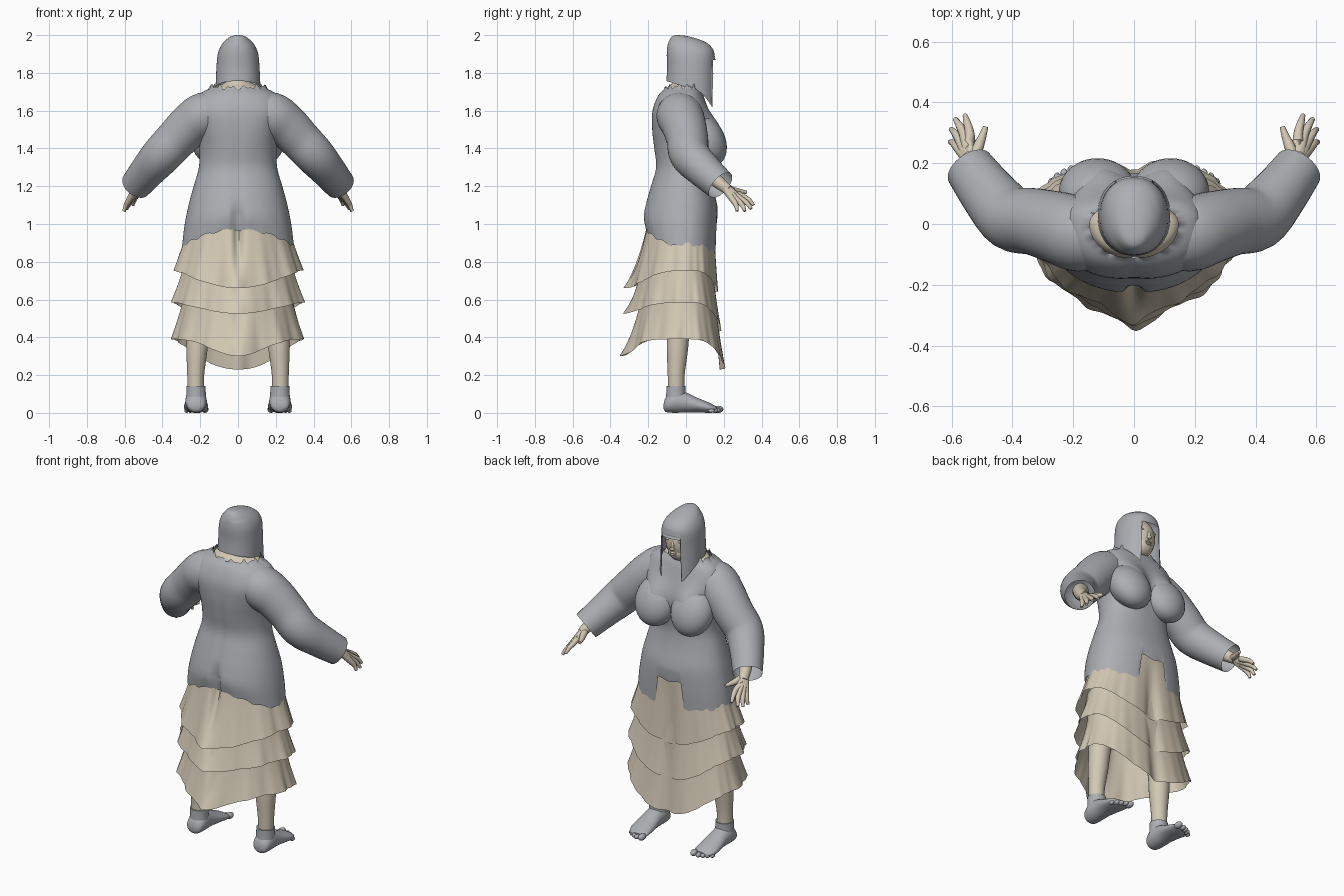
import bpy, bmesh, math
from mathutils import Vector

cube = bpy.data.objects.get("Cube")
if cube:
    bpy.data.objects.remove(cube)


def material(name, rgb):
    m = bpy.data.materials.new(name)
    m.diffuse_color = (*rgb, 1)
    m.use_nodes = True
    b = m.node_tree.nodes["Principled BSDF"]
    b.inputs["Base Color"].default_value = (*rgb, 1)
    b.inputs["Roughness"].default_value = 0.8
    return m


GREY = material("soft grey", (0.41, 0.425, 0.45))
BEIGE = material("warm beige", (0.65, 0.58, 0.46))


def finish(name, bm, mat, angle=50):
    bmesh.ops.recalc_face_normals(bm, faces=bm.faces)
    me = bpy.data.meshes.new(name)
    bm.to_mesh(me)
    bm.free()
    ob = bpy.data.objects.new(name, me)
    bpy.context.collection.objects.link(ob)
    me.materials.append(mat)
    bpy.ops.object.select_all(action='DESELECT')
    ob.select_set(True)
    bpy.context.view_layer.objects.active = ob
    bpy.ops.object.shade_smooth_by_angle(angle=math.radians(angle))
    return ob


def loft(name, rings, mat, caps=(False, False)):
    """Skin a list of closed rings of points."""
    bm = bmesh.new()
    vs = [[bm.verts.new(p) for p in r] for r in rings]
    n = len(rings[0])
    for a, b in zip(vs, vs[1:]):
        for i in range(n):
            j = (i + 1) % n
            bm.faces.new((a[i], a[j], b[j], b[i]))
    if caps[0]:
        bm.faces.new(vs[0])
    if caps[1]:
        bm.faces.new(vs[-1])
    return finish(name, bm, mat)


def smooth(rows, k=4):
    """Catmull-Rom resampling of a list of tuples."""
    out = []
    for i in range(len(rows) - 1):
        p0, p1 = rows[max(i - 1, 0)], rows[i]
        p2, p3 = rows[i + 1], rows[min(i + 2, len(rows) - 1)]
        for s in range(k):
            t = s / k
            out.append(tuple(0.5 * (2 * b + (c - a) * t + (2 * a - 5 * b + 4 * c - d) * t * t
                                    + (3 * b - a - 3 * c + d) * t ** 3)
                             for a, b, c, d in zip(p0, p1, p2, p3)))
    return out + [rows[-1]]


def oval(th, rx, back, front, e=1.0):
    """Point on an oval whose back and front depths differ."""
    c, s = math.cos(th), math.sin(th)
    x = rx * math.copysign(abs(c) ** e, c)
    return x, (front if s > 0 else back) * math.copysign(abs(s) ** e, s)


def angles(n):
    return [2 * math.pi * (i + 0.5) / n for i in range(n)]


def bell(v, width):
    return math.exp(-(v / width) ** 2)


def tube(name, rows, mat, n=20, caps=(True, True)):
    """Round tube through rows of (x, y, z, radius)."""
    rows = smooth(rows)
    pts = [Vector(r[:3]) for r in rows]
    rings = []
    for i, p in enumerate(pts):
        d = (pts[min(i + 1, len(pts) - 1)] - pts[max(i - 1, 0)]).normalized()
        ref = Vector((0, 1, 0)) if abs(d.y) < 0.9 else Vector((1, 0, 0))
        u = d.cross(ref).normalized()
        v = d.cross(u)
        rings.append([p + rows[i][3] * (u * math.cos(a) + v * math.sin(a)) for a in angles(n)])
    return loft(name, rings, mat, caps)


def blob(name, loc, size, mat, tilt=0.0, seg=32):
    bm = bmesh.new()
    bmesh.ops.create_uvsphere(bm, u_segments=seg, v_segments=seg // 2, radius=1)
    ob = finish(name, bm, mat)
    ob.location, ob.scale, ob.rotation_euler = loc, size, (tilt, 0, 0)
    return ob


def crease(x, y, depth):
    """Groove down the middle of the back."""
    return y + depth * bell(x, 0.022) if y < 0 else y


# Tunic torso with an uneven hem and ragged neckline
def tunic_hem(th):
    c, s = math.cos(th), math.sin(th)
    jag = 0.016 * abs(math.sin(8 * th))
    if s > 0:
        return (1.0 if abs(c) < 0.27 else 0.852) + jag
    return 0.87 + 0.09 * s * s + jag


# z, half width, back depth, front depth, squareness
torso = smooth([(1.72, .145, .112, .072, .95), (1.68, .212, .148, .092, .85), (1.6, .232, .178, .115, .72),
                (1.5, .212, .180, .135, .78), (1.4, .205, .17, .135, .9), (1.3, .207, .16, .125, .92),
                (1.2, .235, .187, .14, .92), (1.1, .262, .215, .165, .92),
                (1.0, .284, .226, .167, .92), (0.9, .297, .215, .163, .92)])
rings = []
for z, rx, b, f, e in torso:
    ring = []
    for th in angles(96):
        x, y = oval(th, rx, b, f, e)
        zz = z if z > 1.1 else 1.1 - (1.1 - z) / 0.2 * (1.1 - tunic_hem(th))
        if z > 1.715:
            zz += 0.008 * math.sin(13 * th) + 0.007 * math.sin(22 * th + 1) + 0.01 * abs(math.cos(th))
        if y > 0:
            y += 0.06 * bell(abs(x) - .115, .085) * bell(z - 1.49, .09)
        depth = 0.035 * min(1, max(0, (1.14 - z) / 0.12)) + 0.005
        ring.append((x, crease(x, y, depth), zz))
    rings.append(ring)
loft("tunic_body", rings, GREY)


# Hood with a face opening and two hanging points in front
def hood_hem(th):
    f = math.sin(th)
    if f > 0.86:
        return 1.868
    if f > 0:
        return 1.72 - 0.105 * (f / 0.86) ** 1.6
    return 1.72 + 0.037 * abs(f)


# z, half width, back depth, front depth
hood = smooth([(2.0, .008, .055, -.035), (1.992, .04, .075, .02), (1.965, .074, .092, .10),
               (1.93, .097, .10, .140), (1.89, .109, .102, .152), (1.82, .115, .100, .152),
               (1.74, .119, .104, .158)])
rings = []
for z, rx, b, f in hood:
    ring = []
    for th in angles(96):
        half = (f + b) / 2
        x, y = oval(th, rx, half, half, 0.9 if z < 1.95 else 1)
        t = (1.89 - z) / 0.15
        zz = z if t < 0 else 1.89 - t * (1.89 - hood_hem(th))
        ring.append((x, y + (f - b) / 2, zz))
    rings.append(ring)
loft("hood", rings, GREY, (True, False))

# Head, facial features and neck
blob("head", (0, .04, 1.82), (.09, .09, .115), BEIGE)
blob("jaw", (0, .065, 1.765), (.064, .06, .058), BEIGE)
blob("nose", (0, .122, 1.815), (.011, .017, .034), BEIGE, 0.3, 16)
blob("nose_tip", (0, .131, 1.797), (.015, .014, .011), BEIGE, 0, 16)
for z, w in ((1.769, .022), (1.758, .019)):
    blob("lip", (0, .122, z), (w, .011, .0065), BEIGE, 0, 16)
for x in (-.036, .036):
    blob("brow", (x, .112, 1.842), (.026, .012, .008), BEIGE, 0, 16)
neck = [(1.67, .16, .12, .07), (1.718, .138, .103, .064), (1.738, .09, .08, .06),
        (1.76, .06, .07, .05), (1.82, .058, .065, .05)]
loft("neck", [[(*oval(th, rx, b, f), z) for th in angles(40)] for z, rx, b, f in smooth(neck)], BEIGE)


# Tiered skirt: each tier flares from its top to a dipping, rippled hem
def tier(name, top, hem, start, end, groove, phase, dip):
    rings = []
    for i in range(13):
        t = i / 12
        ring = []
        for th in angles(128):
            s = math.sin(th)
            low = hem[0] + ((hem[2] - hem[0]) * s ** 3 if s > 0 else (hem[1] - hem[0]) * abs(s) ** dip)
            z = top + (low - top) * t
            rx, b, f = (p + (q - p) * t ** 1.25 for p, q in zip(start, end))
            x, y = oval(th, rx, b, f, 0.9 if s > 0 else 1.06)
            ripple = 0.012 if s > 0 else 0.024
            fold = 1 + ripple * t * math.cos(11 * th + phase) + 0.008 * t * math.sin(27 * th)
            x, y = x * fold, y * fold
            if y < 0:
                y -= 0.045 * t * t * bell(x, 0.06)
            else:
                y -= 0.035 * t * bell(x, 0.05)
            ring.append((x, crease(x, y, groove * (1 - t * t)), z))
        rings.append(ring)
    loft(name, rings, BEIGE)


tier("skirt_upper_tier", 1.06, (.755, .66, .64), (.25, .20, .150), (.342, .285, .175), .045, 0, 2.5)
tier("skirt_middle_tier", .80, (.585, .525, .43), (.285, .235, .142), (.350, .295, .195), .02, 1.6, 3)
tier("skirt_lower_tier", .63, (.39, .30, .23), (.285, .24, .155), (.350, .305, .213), .02, 3.0, 6)

# Paired parts
for s, side in ((1, "left"), (-1, "right")):
    def mx(rows):
        return [(s * r[0], *r[1:]) for r in rows]

    blob(side + "_bust", (s * .120, .108, 1.445), (.127, .098, .145), GREY, 0.45)

    # Wide open sleeve
    tube(side + "_sleeve", mx([(.06, -.035, 1.60, .09), (.17, -.035, 1.578, .122), (.25, -.012, 1.525, .118),
                               (.33, .008, 1.445, .110), (.405, .02, 1.365, .106),
                               (.475, .095, 1.285, .094), (.541, .183, 1.205, .082)]),
         GREY, 40, (True, False))

    # Wrist and five tapering fingers fanning out of one palm
    tube(side + "_wrist", mx([(.45, .08, 1.31, .045), (.51, .155, 1.235, .036), (.54, .225, 1.18, .027)]), BEIGE)
    fingers = {"index": ((.540, .292, 1.150), (.556, .358, 1.10)),
               "middle": ((.558, .288, 1.135), (.588, .345, 1.08)),
               "ring": ((.573, .274, 1.124), (.602, .312, 1.068)),
               "little": ((.580, .252, 1.122), (.605, .270, 1.068))}
    for f, (knuckle, tip) in fingers.items():
        mid = tuple(0.45 * k + 0.55 * t + d for k, t, d in zip(knuckle, tip, (0, .004, .005)))
        tube(f"{side}_{f}_finger", mx([(.538, .205, 1.192, .022), (*knuckle, .016), (*mid, .0125), (*tip, .008)]),
             BEIGE, 12)
    tube(side + "_thumb", mx([(.532, .20, 1.195, .02), (.512, .255, 1.178, .018),
                              (.498, .29, 1.172, .013), (.488, .320, 1.168, .009)]), BEIGE, 12)

    # Bare leg and grey foot
    tube(side + "_leg", mx([(.224, -.052, .10, .044), (.224, -.052, .2, .045), (.218, -.046, .33, .056),
                            (.212, -.04, .45, .062), (.195, -.03, .75, .09)]), BEIGE, 28)
    tube(side + "_ankle", mx([(.222, -.052, .05, .056), (.222, -.053, .10, .052), (.222, -.053, .142, .051)]),
         GREY, 28)
    # y, centre x, half width, bottom, top
    foot = smooth([(-.118, .222, .020, .02, .05), (-.105, .222, .046, .004, .085), (-.06, .222, .057, 0, .12),
                   (.0, .222, .056, .002, .108), (.06, .222, .062, .003, .08), (.115, .222, .064, 0, .058),
                   (.15, .216, .056, .004, .04), (.165, .210, .040, .012, .03)])
    rings = [[(s * (cx + w * math.cos(a)), y, (lo + hi) / 2 + (hi - lo) / 2 * math.sin(a)) for a in angles(28)]
             for y, cx, w, lo, hi in foot]
    loft(side + "_foot", rings, GREY, (True, True))
    for x, y, r in ((.175, .170, .019), (.206, .172, .014), (.230, .163, .013), (.252, .15, .013), (.272, .133, .012)):
        blob(side + "_toe", (s * x, y, r), (r, r * 1.5, r), GREY, 0, 16)
